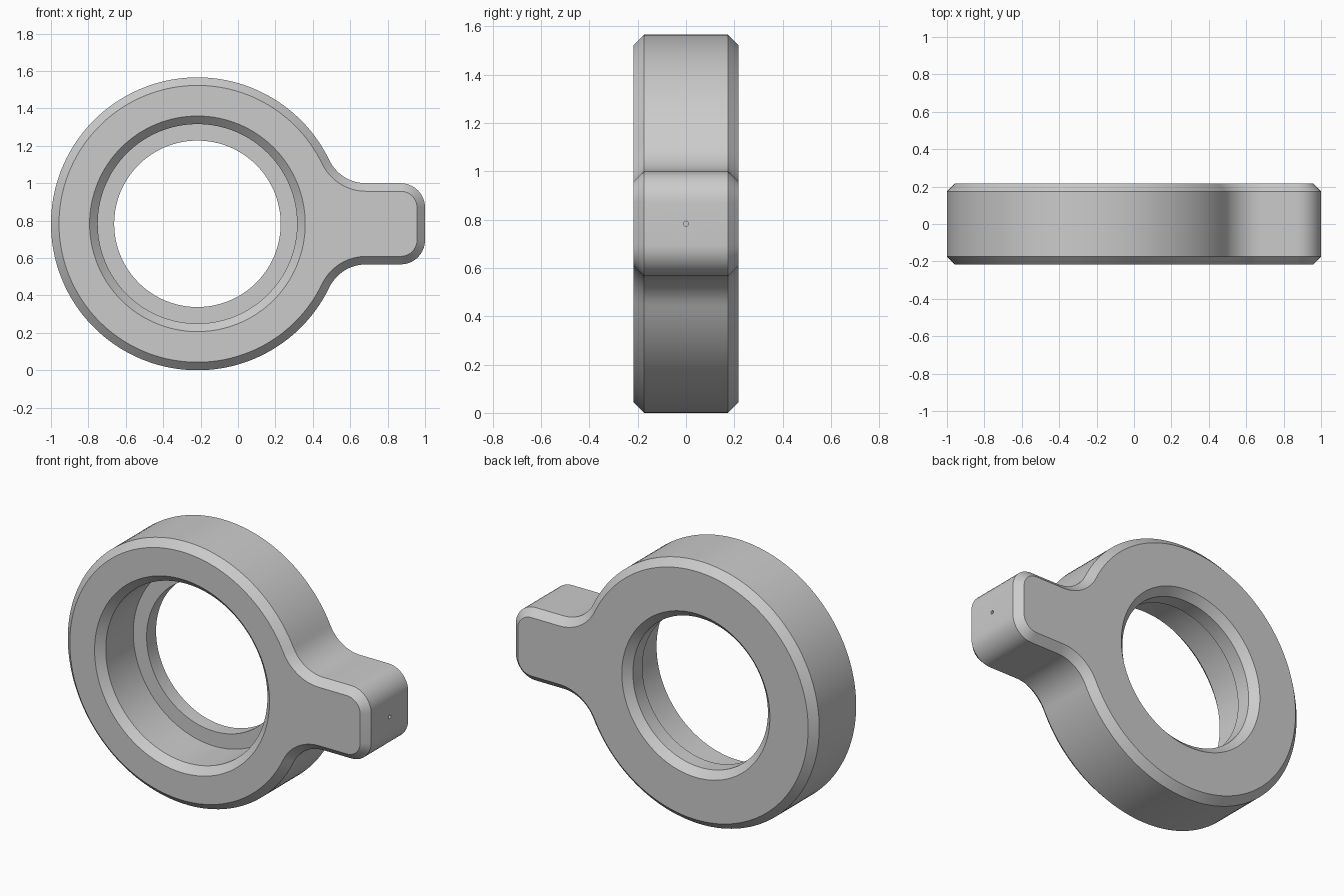
import bpy, bmesh, math

if "Cube" in bpy.data.objects:
    bpy.data.objects.remove(bpy.data.objects["Cube"])

CX, CZ = -0.217, 0.783      # ring centre
R = 0.783                   # ring outer radius
HALF, CH = 0.217, 0.043     # half thickness and chamfer
TAB, CORNER, FILLET = 0.217, 0.13, 0.217

grey = bpy.data.materials.new("grey")
grey.diffuse_color = (0.6, 0.6, 0.6, 1)
grey.use_nodes = True
grey.node_tree.nodes["Principled BSDF"].inputs["Base Color"].default_value = grey.diffuse_color


def arc(cx, cz, r, a0, a1, n):
    return [(cx + r * math.cos(a0 + (a1 - a0) * i / n),
             cz + r * math.sin(a0 + (a1 - a0) * i / n)) for i in range(n + 1)]


def outline(d):
    """Ring-and-tab outline inset by d."""
    fz = TAB + FILLET
    fx = math.sqrt((R + FILLET) ** 2 - fz ** 2)
    a = math.atan2(fz, fx)
    tx = 1 - CX - CORNER
    upper = arc(tx, TAB - CORNER, CORNER - d, 0, math.pi / 2, 10)
    upper += arc(fx, fz, FILLET + d, -math.pi / 2, a - math.pi, 14)
    upper += arc(0, 0, R - d, a, math.pi, 64)[1:]
    lower = [(x, -z) for x, z in reversed(upper[:-1])]
    return [(CX + x, CZ + z) for x, z in upper + lower]


def loft(name, sections):
    """Skin matching (outline, y) sections and cap both ends."""
    bm = bmesh.new()
    loops = [[bm.verts.new((x, y, z)) for x, z in pts] for pts, y in sections]
    n = len(loops[0])
    for a, b in zip(loops, loops[1:]):
        for i in range(n):
            j = (i + 1) % n
            bm.faces.new((a[i], a[j], b[j], b[i]))
    bm.faces.new(loops[0])
    bm.faces.new(loops[-1])
    bmesh.ops.recalc_face_normals(bm, faces=bm.faces)
    me = bpy.data.meshes.new(name)
    bm.to_mesh(me)
    bm.free()
    me.materials.append(grey)
    ob = bpy.data.objects.new(name, me)
    bpy.context.collection.objects.link(ob)
    return ob


def circle(r):
    return arc(CX, CZ, r, 0, 2 * math.pi, 128)[:-1]


# Chamfered ring with its tab
body = loft("ring_with_tab", [(outline(CH), -HALF), (outline(0), CH - HALF),
                              (outline(0), HALF - CH), (outline(CH), HALF)])

# Stepped bore, chamfered at both mouths
e = 0.05
bore = loft("bore_cutter", [(circle(0.577 + e), -HALF - e), (circle(0.533), CH - HALF),
                            (circle(0.533), 0.085), (circle(0.445), 0.085),
                            (circle(0.445), HALF - CH), (circle(0.488 + e), HALF + e)])

# Pin hole in the tab end
bpy.ops.mesh.primitive_cylinder_add(vertices=16, radius=0.011, depth=0.12,
                                    location=(1, 0, CZ), rotation=(0, math.pi / 2, 0))
pin = bpy.context.object
pin.name = "pin_hole_cutter"
pin.data.materials.append(grey)

for cutter in (bore, pin):
    mod = body.modifiers.new(cutter.name, 'BOOLEAN')
    mod.operation = 'DIFFERENCE'
    mod.solver = 'EXACT'
    mod.object = cutter
    cutter.hide_render = True
    cutter.hide_set(True)

# Apply the cuts and smooth the curved walls
bpy.ops.object.select_all(action='DESELECT')
body.select_set(True)
bpy.context.view_layer.objects.active = body
for mod in list(body.modifiers):
    bpy.ops.object.modifier_apply(modifier=mod.name)
bpy.ops.object.shade_smooth_by_angle(angle=math.radians(30))
for cutter in (bore, pin):
    bpy.data.objects.remove(cutter)
